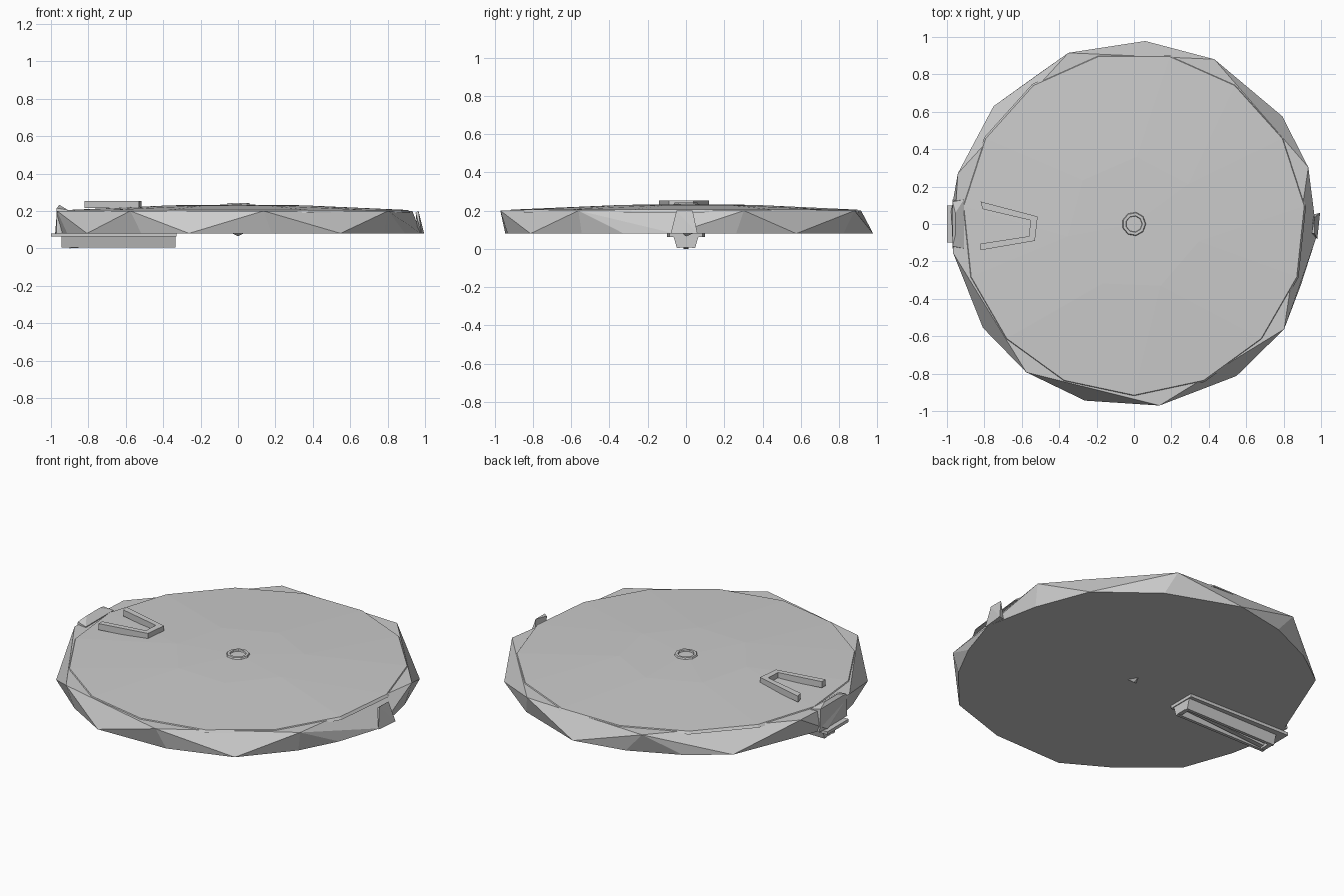
import bpy, bmesh
from math import cos, sin, radians

if "Cube" in bpy.data.objects:
    bpy.data.objects.remove(bpy.data.objects["Cube"])


def finish(name, bm):
    bmesh.ops.recalc_face_normals(bm, faces=bm.faces)
    me = bpy.data.meshes.new(name)
    bm.to_mesh(me)
    bm.free()
    ob = bpy.data.objects.new(name, me)
    bpy.context.collection.objects.link(ob)
    return ob


def hull(name, pts):
    bm = bmesh.new()
    vs = [bm.verts.new(p) for p in pts]
    res = bmesh.ops.convex_hull(bm, input=vs)
    junk = {g for g in res["geom_interior"] + res["geom_unused"] if isinstance(g, bmesh.types.BMVert)}
    bmesh.ops.delete(bm, geom=[v for v in junk if v.is_valid], context='VERTS')
    bmesh.ops.dissolve_limit(bm, angle_limit=0.01, verts=bm.verts, edges=bm.edges)
    return finish(name, bm)


def prism(name, outline, z0, z1):
    bm = bmesh.new()
    lo = [bm.verts.new((x, y, z0)) for x, y in outline]
    hi = [bm.verts.new((x, y, z1)) for x, y in outline]
    bm.faces.new(lo[::-1])
    bm.faces.new(hi)
    n = len(lo)
    for i in range(n):
        bm.faces.new((lo[i], lo[(i + 1) % n], hi[(i + 1) % n], hi[i]))
    return finish(name, bm)


def ring(angles, r, z):
    return [(r * cos(radians(a)), r * sin(radians(a)), z) for a in angles]


# Faceted rim: upper and lower corners alternate around the disc
top_a = [-82, -35, 18, 64, 111, 164, 189, 234]
low_a = [-56, -3.5, 36, 86.5, 140, 176, 214.5, 254.5]
extra_a = [-20, 105, 124, 196, 237, 281, -35, 16, 60]
hull("disc_body", ring(top_a, 0.98, 0.20) + ring(low_a, 0.98, 0.08)
     + ring(extra_a, 0.95, 0.08))

# Shallow domed lid
dome_a = [i * 360 / 15 + 6 for i in range(15)]
inner_a = [i * 360 / 7 - 15 for i in range(7)]
hull("domed_lid", ring(dome_a, 0.925, 0.19) + ring(dome_a, 0.915, 0.205)
     + ring(inner_a, 0.36, 0.230) + [(0, 0, 0.234)])

# U-shaped grip on the lid, open toward the rim
prism("top_grip", [(-0.82, 0.12), (-0.515, 0.04), (-0.53, -0.09), (-0.82, -0.14),
                   (-0.82, -0.105), (-0.56, -0.065), (-0.555, 0.02), (-0.81, 0.08)],
      0.215, 0.252)

# Small raised ring in the centre of the lid
bm = bmesh.new()
n = 9
loops = [[bm.verts.new(p) for p in ring([i * 360 / n for i in range(n)], r, z)]
         for r, z in ((0.068, 0.225), (0.06, 0.242), (0.045, 0.242), (0.04, 0.225))]
for k in range(4):
    a, b = loops[k], loops[(k + 1) % 4]
    for i in range(n):
        j = (i + 1) % n
        bm.faces.new((a[i], a[j], b[j], b[i]))
finish("centre_ring", bm)

# Small pivot under the disc
hull("pivot_tip", ring([90, 210, 330], 0.035, 0.08) + [(0, 0, 0.065)])

# Latch plate on the left rim
hull("latch_plate", [(x, s * y, z) for s in (-1, 1) for x, y, z in
                     ((-0.97, 0.13, 0.08), (-0.97, 0.12, 0.215), (-0.955, 0.06, 0.232),
                      (-0.91, 0.13, 0.08), (-0.91, 0.13, 0.205))])

# Tapered tab on the right rim
hull("side_tab", [(0.965, -0.05, 0.20), (0.965, 0.035, 0.20), (0.98, -0.08, 0.08),
                  (0.995, 0.06, 0.08), (0.95, -0.05, 0.19), (0.96, 0.05, 0.08)])

# Flange and open trough under the disc
prism("rail_flange", [(-1.0, -0.10), (-0.33, -0.085), (-0.33, 0.085), (-1.0, 0.10)],
      0.062, 0.08)
for s, side in ((-1, "front"), (1, "back")):
    hull("rail_wall_" + side,
         [(x, s * y, z) for x in (-0.945, -0.335)
          for y, z in ((0.065, 0.064), (0.048, 0.005), (0.03, 0.005), (0.035, 0.064))])
for x, end in ((-0.945, "outer"), (-0.36, "inner")):
    hull("rail_end_" + end,
         [(x + d, s * y, z) for d in (0, 0.025) for s in (-1, 1)
          for y, z in ((0.05, 0.064), (0.038, 0.008))])
hull("rail_core", [(x, s * 0.014, z) for s in (-1, 1)
                   for x, z in ((-0.92, 0.064), (-0.36, 0.064), (-0.90, 0.0), (-0.36, 0.035))])
